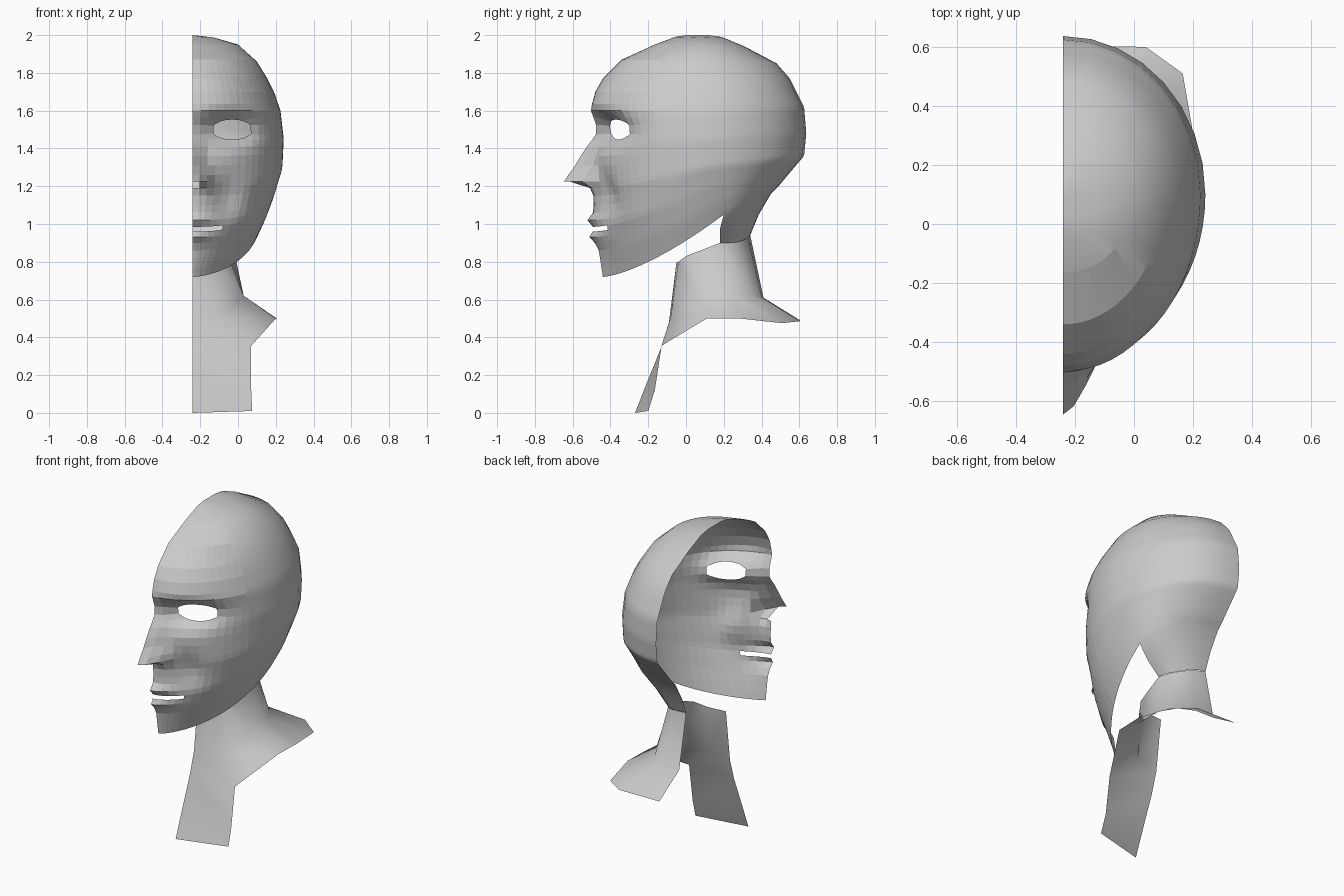
import bpy, bmesh, math
from mathutils import Vector
from mathutils.bvhtree import BVHTree

if "Cube" in bpy.data.objects:
    bpy.data.objects.remove(bpy.data.objects["Cube"])

CX = -0.24  # open symmetry plane of the half head


def finish(name, bm):
    bmesh.ops.remove_doubles(bm, verts=bm.verts, dist=0.0008)
    bmesh.ops.recalc_face_normals(bm, faces=bm.faces)
    me = bpy.data.meshes.new(name)
    bm.to_mesh(me)
    bm.free()
    ob = bpy.data.objects.new(name, me)
    bpy.context.collection.objects.link(ob)
    return ob


def grid(bm, rows):
    vs = [[bm.verts.new(p) for p in r] for r in rows]
    for a, b in zip(vs, vs[1:]):
        for i in range(len(a) - 1):
            bm.faces.new((a[i], a[i + 1], b[i + 1], b[i]))
    return vs


# head rings: front z, front y, side x, side y, side z, back y, back z, squareness
KEYS = [
    (.72, -.44, .125, .20, 1.05, .45, 1.16, 1.8),
    (.85, -.46, .165, .17, 1.12, .49, 1.20, 1.45),
    (1.0, -.49, .20, .14, 1.20, .54, 1.26, 1.2),
    (1.2, -.49, .235, .11, 1.30, .625, 1.36, 1.08),
    (1.45, -.485, .242, .10, 1.45, .637, 1.48, 1.05),
    (1.6, -.505, .225, .10, 1.60, .625, 1.62, 1.0),
    (1.7, -.48, .19, .10, 1.70, .58, 1.71, 1.0),
    (1.77, -.44, .155, .10, 1.77, .55, 1.77, 1.0),
    (1.87, -.34, .1, .10, 1.86, .48, 1.85, 1.0),
    (1.95, -.165, .0, .09, 1.95, .31, 1.94, 1.0),
    (1.99, -.06, -.12, .07, 1.985, .19, 1.99, 1.0),
    (2.0, .0, CX, .06, 2.0, .12, 2.0, 1.0)]
ROWS = [.72, .77, .82, .86, .9, .93, .96, .985, 1.02, 1.06, 1.1, 1.15, 1.19, 1.225,
        1.26, 1.31, 1.36, 1.41, 1.445, 1.475, 1.525, 1.56, 1.6, 1.635, 1.7,
        1.77, 1.87, 1.95, 1.99, 2.0]


def ring(z):
    for a, b in zip(KEYS, KEYS[1:]):
        if z <= b[0]:
            f = (z - a[0]) / (b[0] - a[0])
            return [p + (q - p) * f for p, q in zip(a, b)]


def bump(x, z, cx, cz, rx, rz):
    return math.exp(-((x - cx) / rx) ** 2 - ((z - cz) / rz) ** 2)


# facial relief added to the plain skull form
def relief(x, z):
    d = .108 * bump(x, z, -.055, 1.5, .145, .075)      # eye socket
    d += .045 * bump(x, z, -.06, 1.15, .08, .11)       # cheek hollow
    d -= .032 * bump(x, z, CX, 1.02, .1, .025)         # upper lip
    d -= .035 * bump(x, z, CX, .93, .1, .03)           # lower lip
    d -= .012 * bump(x, z, -.08, 1.62, .14, .025)      # brow
    d -= .05 * bump(x, z, -.185, 1.23, .045, .05)      # nose wing
    if 1.19 < z < 1.49:                                # nose wedge
        h = min((1.49 - z) / .265, (z - 1.19) / .034)
        w = .06 + .05 * (1.49 - z) / .27
        core = (1 - min(1, (x - CX) / w)) ** 1.2
        d -= .145 * h * core
    return d


def head_point(z0, t):
    zf, yf, xm, ym, zm, yb, zb, p = ring(z0)
    c, s = math.cos(t), max(0, math.sin(t))
    if c >= 0:
        x = CX + (xm - CX) * s ** p
        z = zf + (zm - zf) * (1 - c) ** 1.45
        y = ym + (yf - ym) * c
        return Vector((x, y + relief(x, z) * min(1, 2 * c), z))
    return Vector((CX + (xm - CX) * s, ym - (yb - ym) * c, zm - (zb - zm) * c))


FRONT, BACK = 17, 8
ts = [math.pi / 2 * i / FRONT for i in range(FRONT)]
ts += [math.pi / 2 * (1 + i / BACK) for i in range(BACK + 1)]
rows = [[head_point(z, t) for t in ts] for z in ROWS]
bm = bmesh.new()
grid(bm, rows)

# nape: back of the lowest ring runs down into the neck
low = rows[0][FRONT:]
neck_arc = [Vector((CX + .21 * math.sin(t), .18 - .16 * math.cos(t), .9 + .04 * math.cos(t) ** 4))
            for t in ts[FRONT:]]
mid = [a.lerp(b, .5) + Vector((0, -.01, 0)) for a, b in zip(low, neck_arc)]
grid(bm, [neck_arc, mid, low])
bmesh.ops.remove_doubles(bm, verts=bm.verts, dist=0.0008)


# openings: remove faces inside an ellipse and snap the rim to it
def opening(cx, cz, rx, rz):
    tree = BVHTree.FromBMesh(bm)
    dist = lambda p: math.hypot((p.x - cx) / rx, (p.z - cz) / rz)
    dead = [f for f in bm.faces
            if f.calc_center_median().y < -.1 and dist(f.calc_center_median()) < 1]
    rim = {v for f in dead for v in f.verts if any(g not in dead for g in v.link_faces)}
    bmesh.ops.delete(bm, geom=dead, context='FACES')
    for v in rim:
        if not v.is_valid:
            continue
        k = dist(v.co)
        if k < .2:
            continue
        x, z = cx + (v.co.x - cx) / k, cz + (v.co.z - cz) / k
        hit = tree.ray_cast(Vector((x + 1e-4, -2, z)), Vector((0, 1, 0)))[0]
        if hit:
            v.co = (x, hit.y, z)


opening(-.03, 1.5, .108, .053)

# mouth slit and nostril follow the ring faces
slot = []
for f in bm.faces:
    c = f.calc_center_median()
    if c.y < -.2 and c.x < -.09 and .962 < c.z < .995:
        slot.append(f)
    elif c.y < -.45 and -.225 < c.x < -.185 and 1.19 < c.z < 1.225:
        slot.append(f)
bmesh.ops.delete(bm, geom=slot, context='FACES')
for f in bm.faces:
    f.smooth = f.calc_center_median().y > -.15
finish("half_head", bm)

# neck and shoulder collar, starting on the nape edge
top = [(CX, -.05, .8), (-.12, -.04, .8), (-.05, 0, .83)] + [neck_arc[i] for i in (0, 3, 6, 8)]
base = [(CX, -.09, .48), (-.1, -.08, .51), (.03, .07, .62), (.03, .25, .62),
        (-.03, .35, .62), (-.12, .4, .615), (CX, .41, .61)]
hem = [(CX, -.13, .35), (.07, -.13, .355), (.2, .11, .5), (.205, .28, .5),
       (.165, .51, .475), (.04, .6, .485), (CX, .605, .49)]
bm = bmesh.new()
grid(bm, [top, base, hem])
# chest strip
grid(bm, [hem[:2], [(CX, -.215, .14), (.07, -.165, .12)], [(CX, -.27, 0), (.075, -.2, .01)]])
neck = finish("neck_and_chest", bm)
bpy.context.view_layer.objects.active = neck
neck.select_set(True)
bpy.ops.object.shade_smooth_by_angle(angle=math.radians(60))
